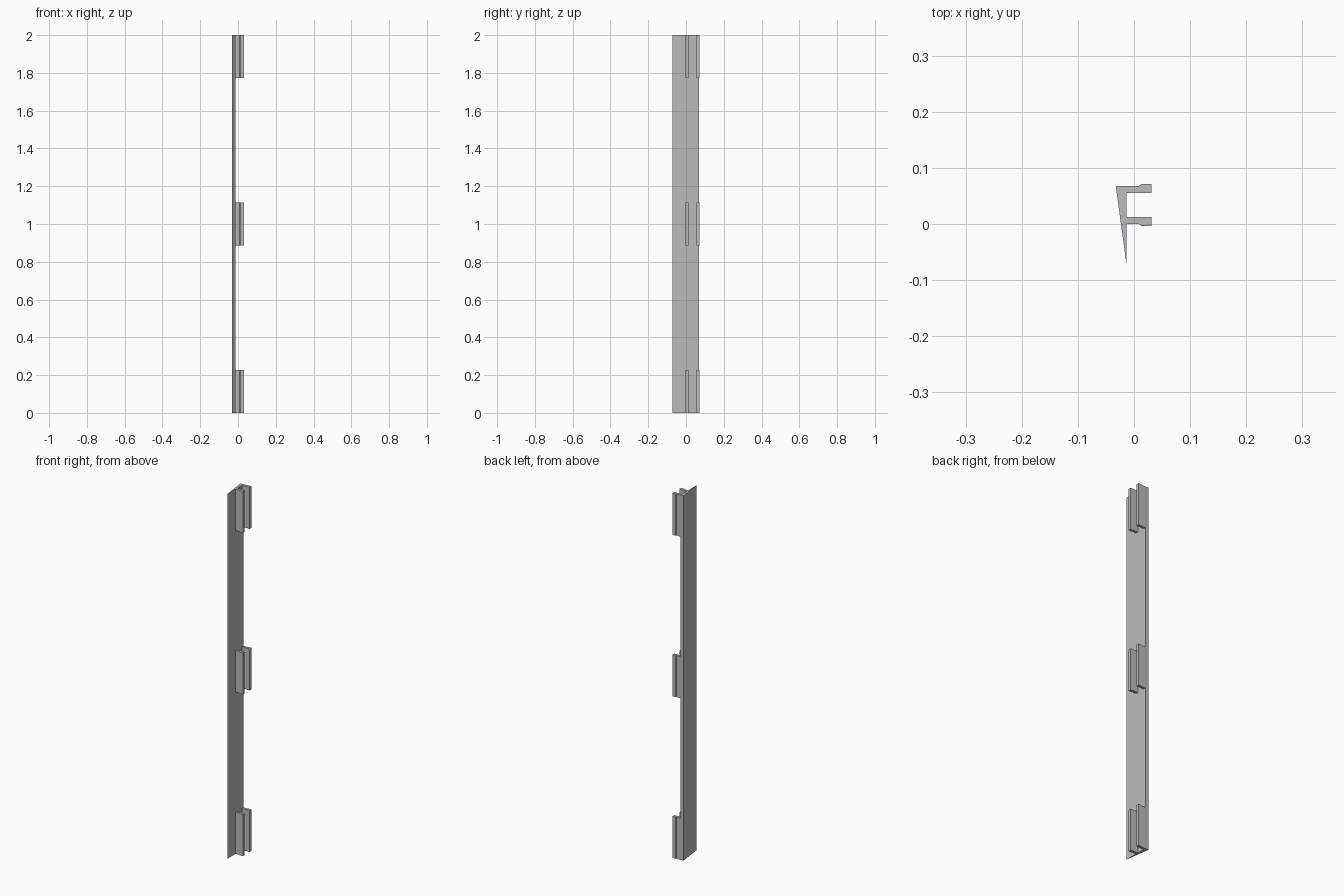
import bpy
import bmesh

cube = bpy.data.objects.get("Cube")
if cube:
    bpy.data.objects.remove(cube, do_unlink=True)

grey = bpy.data.materials.new("plain grey")
grey.use_nodes = True
colour = (0.5, 0.5, 0.5, 1)
grey.diffuse_color = colour
grey.node_tree.nodes["Principled BSDF"].inputs["Base Color"].default_value = colour

HEIGHT = 2.0
CLIP = 0.228
FACE_X = -0.0135   # flat inner face of the strip
TIP_X = 0.0315     # free end of the clip legs


def extrude(name, profile, bottom, height):
    """Raise a flat xy outline into an upright prism."""
    bm = bmesh.new()
    face = bm.faces.new([bm.verts.new((x, y, bottom)) for x, y in profile])
    top = bmesh.ops.extrude_face_region(bm, geom=[face])["geom"]
    verts = [v for v in top if isinstance(v, bmesh.types.BMVert)]
    bmesh.ops.translate(bm, verts=verts, vec=(0, 0, height))
    bmesh.ops.recalc_face_normals(bm, faces=bm.faces)
    mesh = bpy.data.meshes.new(name)
    bm.to_mesh(mesh)
    bm.free()
    mesh.materials.append(grey)
    obj = bpy.data.objects.new(name, mesh)
    bpy.context.collection.objects.link(obj)
    return obj


def leg_profile(inner, side):
    """Leg outline with a thicker lip on its outer side."""
    outer = inner + side * 0.0128
    lip = inner + side * 0.0163
    return [(FACE_X, inner), (TIP_X, inner), (TIP_X, lip),
            (0.013, lip), (0.009, outer), (FACE_X, outer)]


# Tapered strip running the full height
extrude("tapered_strip",
        [(-0.0325, 0.068), (FACE_X, 0.068), (FACE_X, -0.0715)], 0, HEIGHT)

# Three clips, each a pair of lipped legs
for i, place in enumerate(("bottom", "middle", "top")):
    z = i * (HEIGHT - CLIP) / 2
    extrude(place + "_clip_back_leg", leg_profile(0.0552, 1), z, CLIP)
    extrude(place + "_clip_front_leg", leg_profile(0.0125, -1), z, CLIP)
